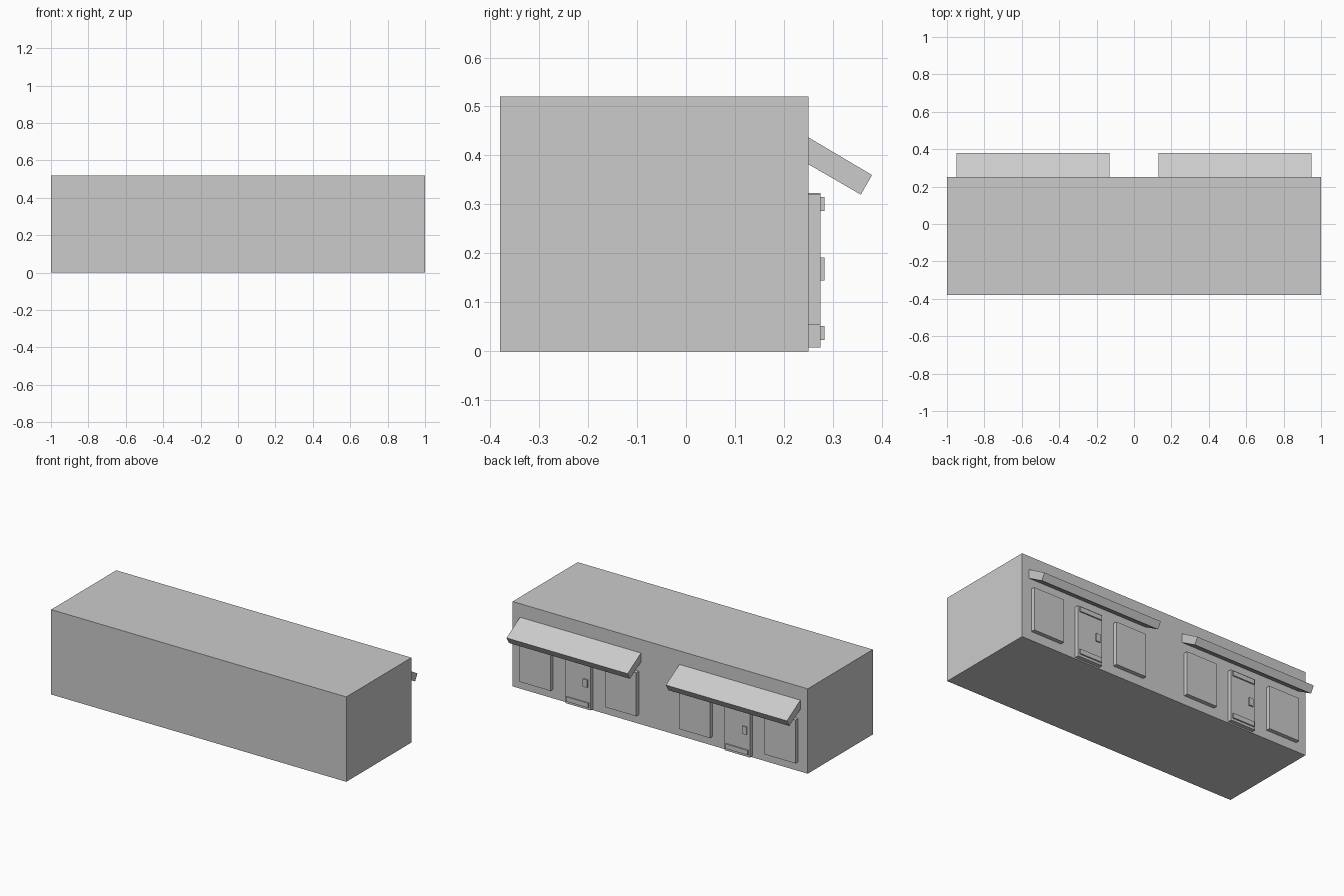
import bpy, bmesh

if "Cube" in bpy.data.objects:
    bpy.data.objects.remove(bpy.data.objects["Cube"])

WALL = 0.25      # y of the shop-front wall
FACE = 0.275     # y of the door and window faces


def extrude_profile(name, profile, x0, x1):
    """Solid made by sweeping a (y, z) profile from x0 to x1."""
    bm = bmesh.new()
    face = bm.faces.new([bm.verts.new((x0, y, z)) for y, z in profile])
    swept = bmesh.ops.extrude_face_region(bm, geom=[face])["geom"]
    verts = [v for v in swept if isinstance(v, bmesh.types.BMVert)]
    bmesh.ops.translate(bm, verts=verts, vec=(x1 - x0, 0, 0))
    bmesh.ops.recalc_face_normals(bm, faces=bm.faces)
    mesh = bpy.data.meshes.new(name)
    bm.to_mesh(mesh)
    bm.free()
    obj = bpy.data.objects.new(name, mesh)
    bpy.context.collection.objects.link(obj)
    return obj


def box(name, x0, x1, y0, y1, z0, z1):
    return extrude_profile(name, [(y0, z0), (y1, z0), (y1, z1), (y0, z1)], x0, x1)


# Main building block
box("building", -1, 1, -0.38, WALL, 0, 0.52)

# Two identical shop fronts on the back wall
for side, cx in (("left", 0.54), ("right", -0.54)):
    # Sloping awning
    awning = [(WALL, 0.437), (0.38, 0.36), (0.357, 0.32), (WALL, 0.382)]
    extrude_profile(f"awning_{side}", awning, cx - 0.41, cx + 0.41)

    # Window panels either side of the door
    for label, wx in (("a", -0.29), ("b", 0.29)):
        box(f"window_{side}_{label}", cx + wx - 0.105, cx + wx + 0.105,
            WALL, FACE, 0.055, 0.321)

    # Door with top plate, kick plate and handle
    box(f"door_{side}", cx - 0.085, cx + 0.085, WALL, FACE, 0.008, 0.323)
    for part, z0, z1 in (("top_plate", 0.287, 0.315), ("kick_plate", 0.023, 0.052)):
        box(f"{part}_{side}", cx - 0.075, cx + 0.075, FACE, 0.283, z0, z1)
    box(f"handle_{side}", cx - 0.067, cx - 0.038, FACE, 0.283, 0.145, 0.192)
